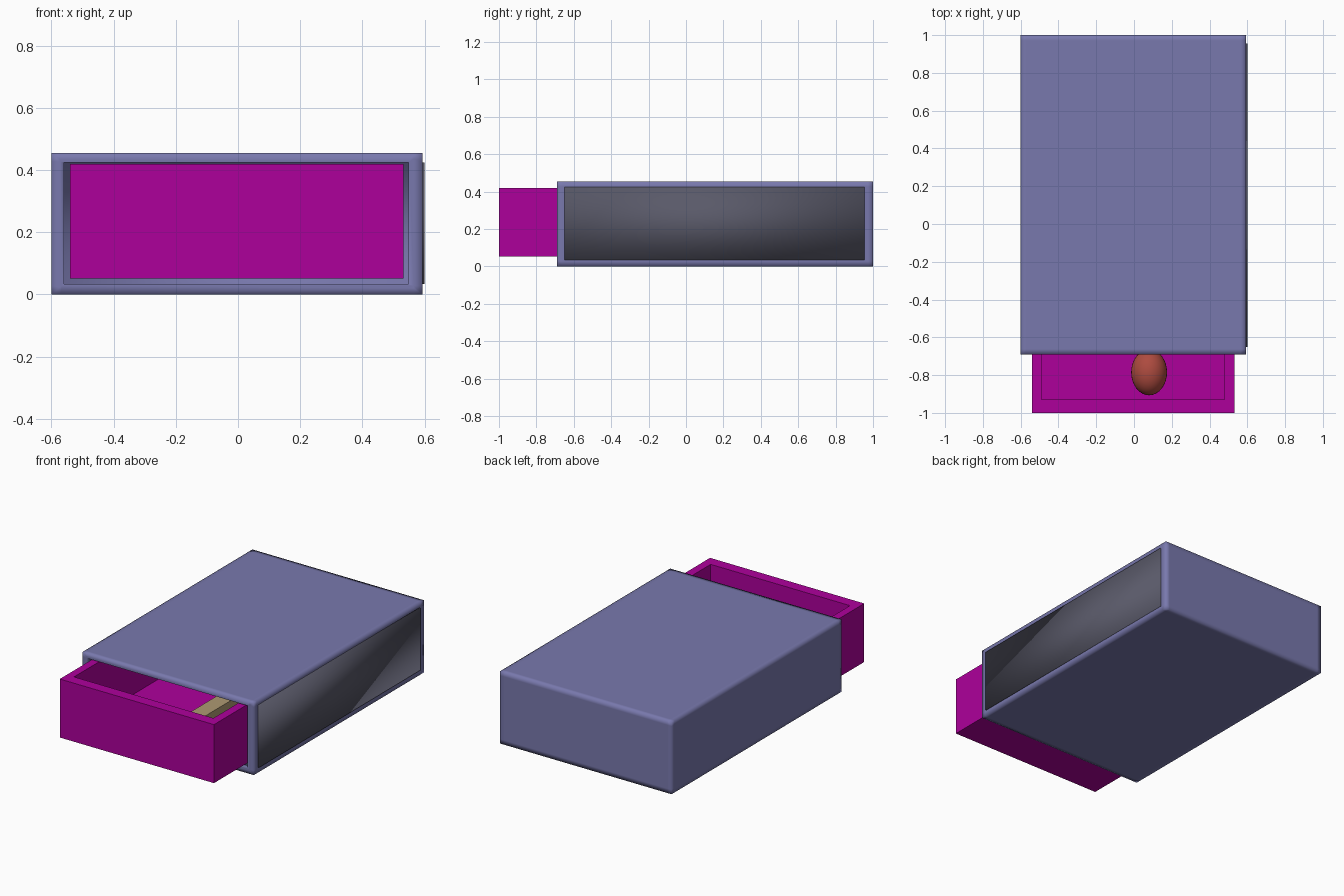
import bpy, bmesh
from mathutils import Vector

if "Cube" in bpy.data.objects:
    bpy.data.objects.remove(bpy.data.objects["Cube"])


def material(name, rgb):
    m = bpy.data.materials.new(name)
    m.diffuse_color = (*rgb, 1)
    m.use_nodes = True
    m.node_tree.nodes["Principled BSDF"].inputs["Base Color"].default_value = m.diffuse_color
    return m


def finish(bm, name, mat, smooth):
    bmesh.ops.recalc_face_normals(bm, faces=bm.faces)
    for f in bm.faces:
        f.smooth = smooth
    me = bpy.data.meshes.new(name)
    bm.to_mesh(me)
    bm.free()
    me.materials.append(mat)
    ob = bpy.data.objects.new(name, me)
    bpy.context.collection.objects.link(ob)
    return ob


def box(bm, lo, hi):
    lo, hi = Vector(lo), Vector(hi)
    vs = bmesh.ops.create_cube(bm, size=1)["verts"]
    for v in vs:
        v.co = Vector([(lo[i] + hi[i]) / 2 + v.co[i] * (hi[i] - lo[i]) for i in range(3)])


def tray(lo, hi, axis, sign, in_lo, in_hi):
    """Box with a pocket sunk into the face pointing along sign * axis."""
    bm = bmesh.new()
    box(bm, lo, hi)
    face = max(bm.faces, key=lambda f: sign * f.calc_center_median()[axis])
    bmesh.ops.inset_region(bm, faces=[face], thickness=0.02)
    for v in face.verts:                       # rim of the pocket
        for i in range(3):
            if i != axis:
                mid = (lo[i] + hi[i]) / 2
                v.co[i] = in_lo[i] if v.co[i] < mid else in_hi[i]
    res = bmesh.ops.extrude_face_region(bm, geom=[face])
    bottom = in_lo[axis] if sign > 0 else in_hi[axis]
    for v in res["geom"]:                      # floor of the pocket
        if isinstance(v, bmesh.types.BMVert):
            v.co[axis] = bottom
    if face.is_valid:
        bmesh.ops.delete(bm, geom=[face], context='FACES_ONLY')
    return bm


blue = material("sleeve_blue", (0.19, 0.19, 0.42))
magenta = material("drawer_magenta", (0.42, 0.0, 0.33))
dark = material("striker_dark", (0.10, 0.10, 0.14))
wood = material("match_wood", (0.42, 0.32, 0.17))
red = material("match_red", (0.42, 0.07, 0.05))

# Sleeve: open at the front, closed at the back, soft shaded edges
lo, hi = (-0.6, -0.69, 0.0), (0.593, 1.0, 0.455)
bm = tray(lo, hi, 1, -1, (-0.56, -0.69, 0.033), (0.548, 0.955, 0.425))
for i in range(3):
    for c in (lo[i] + 0.028, hi[i] - 0.028):
        co, no = Vector((0, 0, 0)), Vector((0, 0, 0))
        co[i], no[i] = c, 1
        bmesh.ops.bisect_plane(bm, geom=bm.verts[:] + bm.edges[:] + bm.faces[:],
                               plane_co=co, plane_no=no)
finish(bm, "sleeve", blue, True)

# Striking strip on the right side
bm = bmesh.new()
box(bm, (0.585, -0.65, 0.033), (0.6, 0.955, 0.425))
finish(bm, "striking_strip", dark, True)

# Drawer, pulled partly out
bm = tray((-0.54, -1.0, 0.052), (0.533, 0.65, 0.42), 2, 1,
          (-0.49, -0.93, 0.085), (0.48, 0.58, 0.42))
finish(bm, "drawer", magenta, False)

# Matchstick lying in the drawer
bm = bmesh.new()
box(bm, (0.03, -0.78, 0.087), (0.13, 0.5, 0.18))
finish(bm, "match_stick", wood, False)

# Match head
bm = bmesh.new()
bmesh.ops.create_uvsphere(bm, u_segments=32, v_segments=16, radius=1)
for v in bm.verts:
    v.co = Vector((0.08 + 0.095 * v.co.x, -0.785 + 0.122 * v.co.y, 0.183 + 0.095 * v.co.z))
finish(bm, "match_head", red, True)
